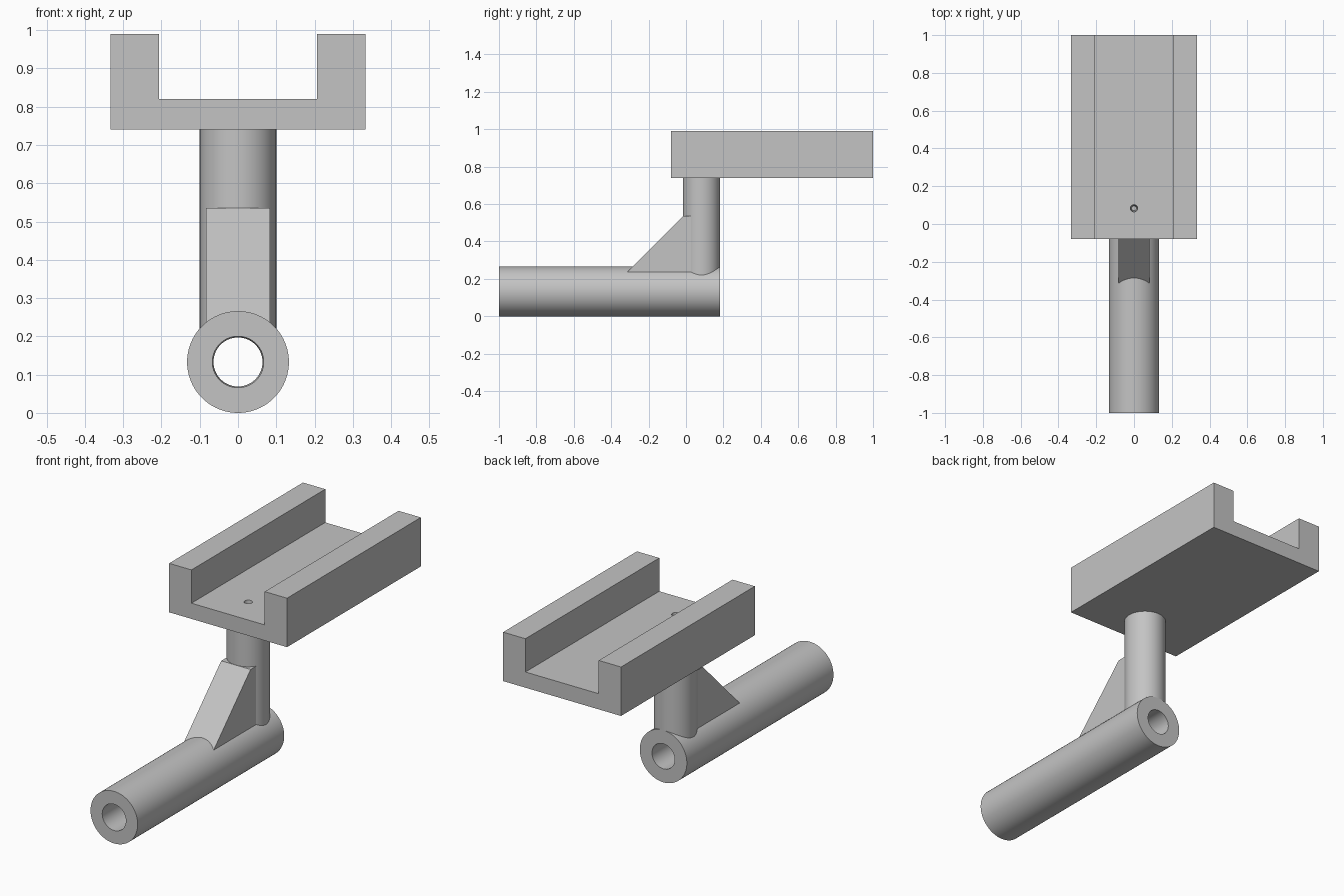
import bpy, math
from mathutils import Matrix

cube = bpy.data.objects.get("Cube")
if cube:
    bpy.data.objects.remove(cube, do_unlink=True)

grey = bpy.data.materials.new("plain grey")
grey.use_nodes = True
colour = (0.55, 0.55, 0.55, 1)
grey.diffuse_color = colour
grey.node_tree.nodes["Principled BSDF"].inputs["Base Color"].default_value = colour


def cylinder(name, r_start, r_end, start, length, along_y=False):
    """Round bar from start, running up z or along y."""
    rot = (-math.pi / 2, 0, 0) if along_y else (0, 0, 0)
    x, y, z = start
    mid = (x, y + length / 2, z) if along_y else (x, y, z + length / 2)
    bpy.ops.mesh.primitive_cone_add(vertices=96, radius1=r_start, radius2=r_end,
                                    depth=length, location=mid, rotation=rot)
    obj = bpy.context.object
    obj.name = name
    obj.data.materials.append(grey)
    return obj


def prism(name, profile, direction):
    """Closed profile of 3D points extruded along a direction."""
    n = len(profile)
    far = [tuple(a + b for a, b in zip(p, direction)) for p in profile]
    faces = [tuple(range(n)), tuple(range(2 * n - 1, n - 1, -1))]
    faces += [(i, i + n, (i + 1) % n + n, (i + 1) % n) for i in range(n)]
    mesh = bpy.data.meshes.new(name)
    mesh.from_pydata(profile + far, [], faces)
    mesh.materials.append(grey)
    obj = bpy.data.objects.new(name, mesh)
    bpy.context.collection.objects.link(obj)
    # Consistent outward normals
    bpy.context.view_layer.objects.active = obj
    bpy.ops.object.mode_set(mode='EDIT')
    bpy.ops.mesh.select_all(action='SELECT')
    bpy.ops.mesh.normals_make_consistent(inside=False)
    bpy.ops.object.mode_set(mode='OBJECT')
    return obj


def cut(obj, cutter):
    cutter.hide_render = True
    mod = obj.modifiers.new("cut", 'BOOLEAN')
    mod.operation, mod.solver, mod.object = 'DIFFERENCE', 'EXACT', cutter
    bpy.context.view_layer.objects.active = obj
    bpy.ops.object.modifier_apply(modifier=mod.name)
    bpy.data.objects.remove(cutter, do_unlink=True)


TUBE_R, POST_R, POST_Y, BACK = 0.133, 0.1, 0.083, 0.183
SEAT = 0.21          # post and gusset end inside the tube wall
DECK, FLOOR, RIM = 0.74, 0.82, 0.99

# Horizontal tube with a slightly tapered bore
tube = cylinder("tube", TUBE_R, TUBE_R, (0, -1, TUBE_R), 1 + BACK, True)
cut(tube, cylinder("bore_cutter", 0.067, 0.064, (0, -1.01, TUBE_R), 1.02 + BACK, True))

# Upright post
post = cylinder("post", POST_R, POST_R, (0, POST_Y, SEAT), DECK - SEAT)

# Sloping gusset in front of the post
w = 0.083
gusset = prism("gusset", [(-w, -0.342, SEAT), (-w, -0.017, 0.535),
                          (-w, 0.06, 0.535), (-w, 0.06, SEAT)], (2 * w, 0, 0))

# Channel-shaped tray with a small tapered hole over the post
half = [(0.333, DECK), (0.333, RIM), (0.207, RIM), (0.207, FLOOR)]
outline = half + [(-x, z) for x, z in reversed(half)]
tray = prism("tray", [(x, -0.08, z) for x, z in outline], (0, 1.08, 0))
cut(tray, cylinder("hole_cutter", 0.012, 0.02, (0, POST_Y, DECK - 0.01), FLOOR - DECK + 0.02))

for obj in (tube, post, gusset, tray):
    bpy.ops.object.select_all(action='DESELECT')
    obj.select_set(True)
    bpy.context.view_layer.objects.active = obj
    bpy.ops.object.shade_smooth_by_angle(angle=math.radians(30))
